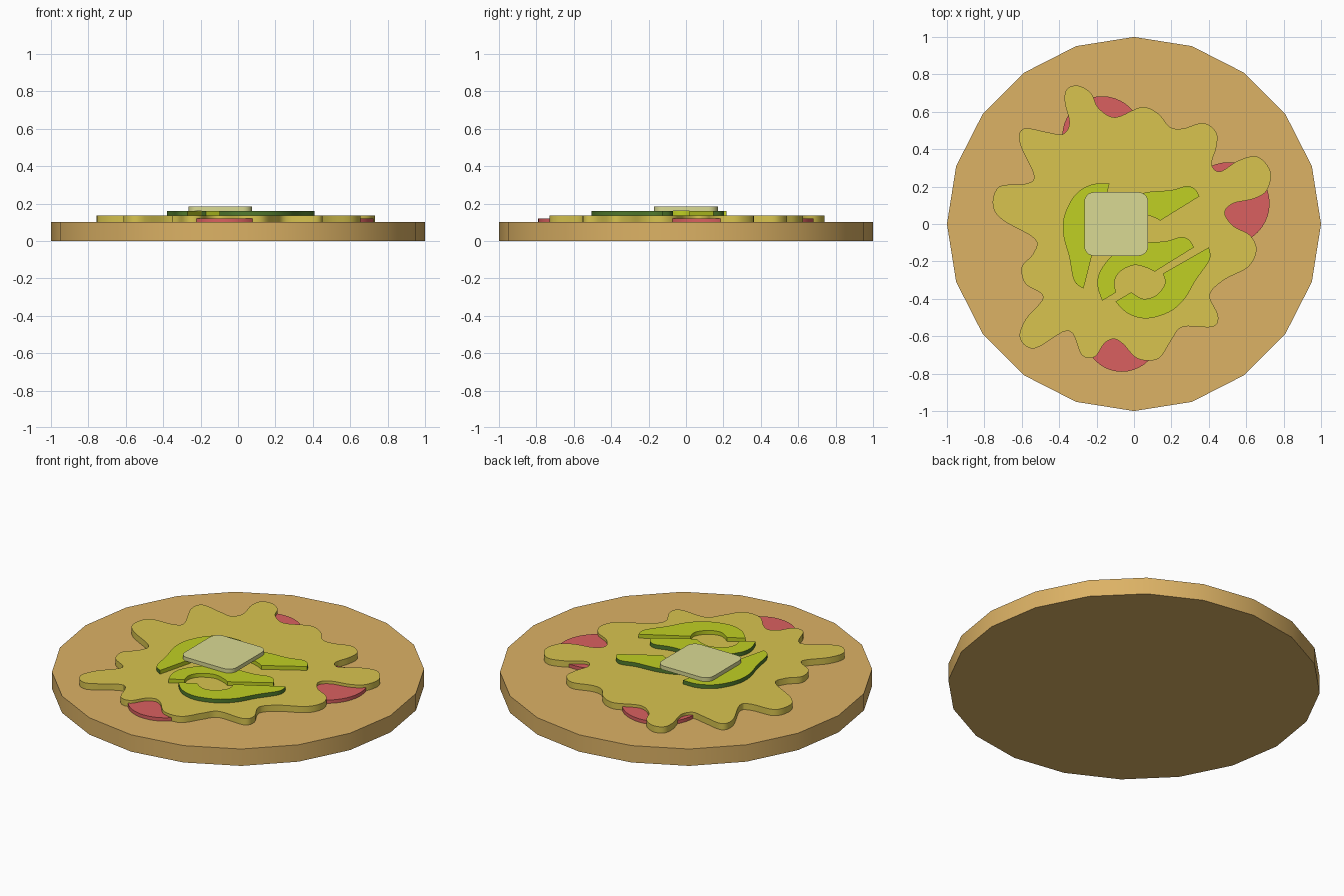
import bpy, bmesh
from math import sin, cos, pi, radians
from mathutils import Vector, Matrix

cube = bpy.data.objects.get("Cube")
if cube:
    bpy.data.objects.remove(cube, do_unlink=True)


def material(name, *srgb):
    """Flat material from display colour values."""
    linear = [((c / 255 + 0.055) / 1.055) ** 2.4 for c in srgb] + [1]
    mat = bpy.data.materials.new(name)
    mat.use_nodes = True
    mat.diffuse_color = linear
    mat.node_tree.nodes["Principled BSDF"].inputs["Base Color"].default_value = linear
    return mat


bread = material("toasted bread", 220, 178, 101)
melted = material("melted cheese", 216, 196, 79)
red = material("tomato red", 218, 96, 96)
flesh = material("avocado flesh", 192, 208, 35)
skin = material("avocado skin", 80, 122, 45)
pale = material("pale butter", 218, 218, 148)
parts = []


def spline(points, closed=False, steps=5):
    """Smooth curve through the points (Catmull-Rom)."""
    pts = [Vector(p) for p in points]
    n = len(pts)
    at = (lambda i: pts[i % n]) if closed else (lambda i: pts[max(0, min(n - 1, i))])
    curve = []
    for i in range(n if closed else n - 1):
        a, b, c, d = (at(i + k) for k in (-1, 0, 1, 2))
        for s in range(steps):
            t = s / steps
            curve.append(0.5 * (2 * b + (c - a) * t + (2 * a - 5 * b + 4 * c - d) * t ** 2
                                + (3 * b - a - 3 * c + d) * t ** 3))
    return curve if closed else curve + [pts[-1]]


def arc(cx, cy, r, sides, start=0.0, sweep=2 * pi):
    return [Vector((cx + r * cos(start + sweep * i / sides),
                    cy + r * sin(start + sweep * i / sides))) for i in range(sides)]


def slab(name, outline, bottom, top, mats, coated=0):
    """Upright prism; the first 'coated' side faces take the second material."""
    bm = bmesh.new()
    low = [bm.verts.new((p[0], p[1], bottom)) for p in outline]
    high = [bm.verts.new((p[0], p[1], top)) for p in outline]
    bm.faces.new(low)
    bm.faces.new(high)
    n = len(outline)
    for i in range(n):
        j = (i + 1) % n
        side = bm.faces.new((low[i], low[j], high[j], high[i]))
        side.material_index = 1 if i < coated else 0
    bmesh.ops.recalc_face_normals(bm, faces=bm.faces)
    mesh = bpy.data.meshes.new(name)
    bm.to_mesh(mesh)
    bm.free()
    for m in mats:
        mesh.materials.append(m)
    obj = bpy.data.objects.new(name, mesh)
    bpy.context.collection.objects.link(obj)
    parts.append(obj)


# Round flat bread
slab("bread_base", arc(0, 0, 1, 20), 0, 0.1, [bread])

# Tomato slices peeking out under the cheese
for name, x, y, r in (("left", 0.505, 0.11, 0.22), ("back", -0.17, 0.47, 0.213),
                      ("front", -0.065, -0.59, 0.2)):
    slab("tomato_slice_" + name, arc(x, y, r, 40), 0.1, 0.12, [red])

# Melted cheese with a wavy rim
rim = [(-.3, .74), (-.23, .7), (-.19, .62), (-.1, .57), (.04, .625), (.13, .59),
       (.19, .52), (.26, .51), (.37, .54), (.44, .49), (.44, .41), (.415, .32),
       (.46, .28), (.56, .34), (.66, .36), (.73, .28), (.71, .18), (.64, .135),
       (.53, .11), (.485, .06), (.53, -.01), (.62, -.06), (.655, -.14), (.61, -.23),
       (.48, -.3), (.405, -.38), (.45, -.49), (.42, -.55), (.26, -.55), (.2, -.62),
       (.13, -.72), (.02, -.72), (-.06, -.64), (-.11, -.615), (-.16, -.64),
       (-.21, -.71), (-.28, -.7), (-.35, -.57), (-.53, -.665), (-.61, -.61),
       (-.58, -.51), (-.485, -.39), (-.58, -.32), (-.6, -.23), (-.54, -.16),
       (-.53, -.08), (-.7, .02), (-.755, .1), (-.72, .2), (-.58, .215),
       (-.535, .26), (-.61, .43), (-.59, .51), (-.46, .49), (-.38, .48),
       (-.345, .54), (-.37, .65), (-.36, .72)]
slab("melted_cheese", spline(rim, closed=True), 0.1, 0.137, [melted])

# Avocado pieces: skin along the outer curve, flesh on the cuts and pit hollow
half_a = ([(.32, -.125), (.295, -.085), (.25, -.07), (.17, -.092), (.03, -.105),
           (-.1, -.155), (-.18, -.25), (-.195, -.33), (-.17, -.41)],
          [(-.095, -.365), (-.105, -.31), (-.075, -.255), (0, -.22), (.07, -.235), (.11, -.255)])
half_b = ([(.4, -.125), (.405, -.19), (.33, -.3), (.27, -.4), (.19, -.47),
           (.07, -.505), (-.03, -.48), (-.1, -.415)],
          [(-.015, -.365), (.05, -.4), (.12, -.38), (.165, -.32), (.155, -.265)])


def avocado(name, half, turn=0, shift=(0, 0)):
    rot = Matrix.Rotation(radians(turn), 2)
    outer, inner = ([rot @ p + Vector(shift) for p in spline(c)] for c in half)
    slab(name, outer + inner, 0.137, 0.16, [flesh, skin], len(outer) - 1)


avocado("avocado_front_upper", half_a)
avocado("avocado_front_lower", half_b)
avocado("avocado_left", half_a, 0, (0.03, 0.273))
avocado("avocado_right", half_b, -134, (0.098, -0.144))

# Rounded square butter pat
pat = []
for k, (sx, sy) in enumerate(((1, 1), (-1, 1), (-1, -1), (1, -1))):
    pat += arc(-0.095 + sx * 0.12, sy * 0.12, 0.05, 6, k * pi / 2, pi / 2)
    pat.append(Vector((-0.095 + sx * 0.12 + 0.05 * cos((k + 1) * pi / 2),
                       sy * 0.12 + 0.05 * sin((k + 1) * pi / 2))))
slab("butter_pat", pat, 0.16, 0.183, [pale])

# Smooth the curved rims, keep the edges crisp
bpy.ops.object.select_all(action='DESELECT')
for obj in parts:
    obj.select_set(True)
bpy.context.view_layer.objects.active = parts[0]
bpy.ops.object.shade_smooth_by_angle(angle=radians(30))
